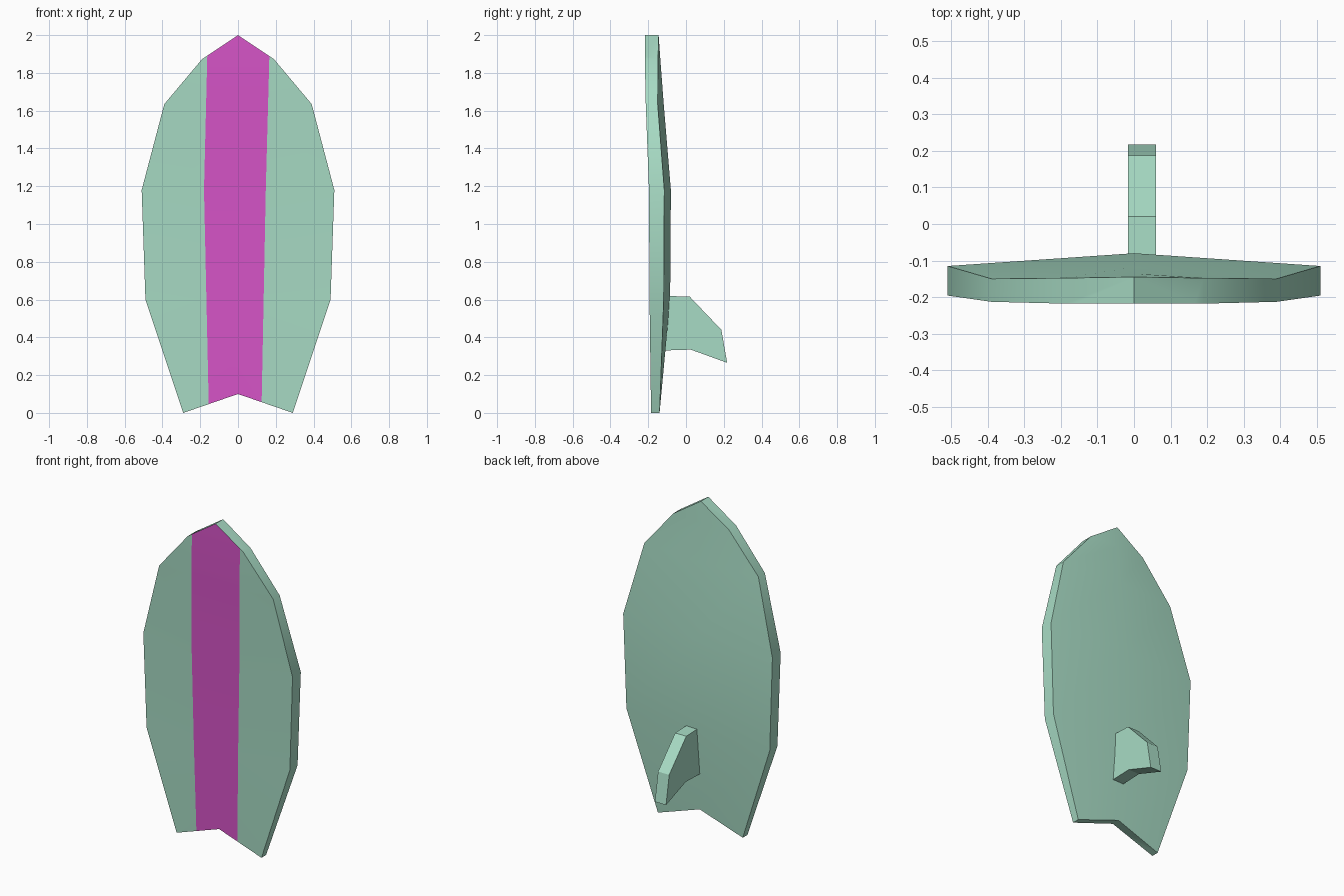
import bpy, bmesh, math
from mathutils import Vector

if "Cube" in bpy.data.objects:
    bpy.data.objects.remove(bpy.data.objects["Cube"])


def material(name, rgb):
    m = bpy.data.materials.new(name)
    m.diffuse_color = (*rgb, 1)
    m.use_nodes = True
    m.node_tree.nodes["Principled BSDF"].inputs["Base Color"].default_value = m.diffuse_color
    return m


GREEN = material("sea_green", (0.39, 0.71, 0.555))
MAGENTA = material("magenta", (0.68, 0.09, 0.58))


def finish(bm, name, mats):
    bmesh.ops.recalc_face_normals(bm, faces=bm.faces[:])
    me = bpy.data.meshes.new(name)
    bm.to_mesh(me)
    bm.free()
    for m in mats:
        me.materials.append(m)
    ob = bpy.data.objects.new(name, me)
    bpy.context.collection.objects.link(ob)
    return ob


# Board sections: half width, edge z, centre z, front y, back edge y, back ridge y
ROWS = [
    (0.00, 2.00, 2.00, -0.218, -0.145, -0.145),
    (0.19, 1.873, 1.873, -0.218, -0.148, -0.136),
    (0.39, 1.635, 1.635, -0.213, -0.150, -0.118),
    (0.51, 1.18, 1.18, -0.196, -0.115, -0.080),
    (0.49, 0.60, 0.60, -0.193, -0.118, -0.084),
    (0.29, 0.00, 0.10, -0.185, -0.140, -0.134),
]
bm = bmesh.new()
front, back = [], []
for w, ze, zc, yf, yb, yr in ROWS:
    fc, bc = bm.verts.new((0, yf, zc)), bm.verts.new((0, yr, zc))
    if w == 0:
        front.append([fc] * 3)
        back.append([bc] * 3)
    else:
        front.append([bm.verts.new((-w, yf, ze)), fc, bm.verts.new((w, yf, ze))])
        back.append([bm.verts.new((-w, yb, ze)), bc, bm.verts.new((w, yb, ze))])


def face(*vs):
    return bm.faces.new(list(dict.fromkeys(vs)))


deck = []
for i in range(len(ROWS) - 1):
    for j in (0, 1):
        deck.append(face(front[i][j], front[i][j + 1], front[i + 1][j + 1], front[i + 1][j]))
        face(back[i][j], back[i][j + 1], back[i + 1][j + 1], back[i + 1][j])
    for j in (0, 2):  # rails
        face(front[i][j], front[i + 1][j], back[i + 1][j], back[i][j])
for j in (0, 1):  # notched tail
    face(front[-1][j], front[-1][j + 1], back[-1][j + 1], back[-1][j])
bmesh.ops.recalc_face_normals(bm, faces=bm.faces[:])

# Stripe edges as (x, z) lines, cut into the front deck
KNEE = 1.18
LEFT = [(-0.16, 2.0), (-0.18, KNEE), (-0.154, 0.0)]
RIGHT = [(0.169, 2.0), (0.147, KNEE), (0.124, 0.0)]


def is_deck(f):
    return f.normal.y < -0.9


for line in (LEFT, RIGHT):
    for k in (0, 1):
        (xa, za), (xb, zb) = line[k], line[k + 1]
        faces = [f for f in bm.faces if is_deck(f)
                 and (f.calc_center_median().z > KNEE) == (k == 0)]
        edges = {e for f in faces for e in f.edges}
        verts = {v for f in faces for v in f.verts}
        bmesh.ops.bisect_plane(bm, geom=faces + list(edges) + list(verts), dist=1e-5,
                               plane_co=(xa, 0, za),
                               plane_no=Vector((za - zb, 0, xb - xa)).normalized())
        bm.normal_update()


def line_x(line, z):
    (xa, za), (xb, zb) = line[:2] if z > KNEE else line[1:]
    return xa + (xb - xa) * (z - za) / (zb - za)


for f in bm.faces:
    c = f.calc_center_median()
    if is_deck(f) and line_x(LEFT, c.z) < c.x < line_x(RIGHT, c.z):
        f.material_index = 1
board = finish(bm, "board", [GREEN, MAGENTA])
bpy.context.view_layer.objects.active = board
board.select_set(True)
bpy.ops.object.shade_smooth_by_angle(angle=math.radians(45))
board.select_set(False)

# Fin: side profile (y, z) extruded in x
PROFILE = [(-0.12, 0.62), (0.02, 0.615), (0.187, 0.44), (0.218, 0.265), (0.025, 0.335), (-0.13, 0.33)]
bm = bmesh.new()
f = bm.faces.new([bm.verts.new((-0.016, y, z)) for y, z in PROFILE])
ext = bmesh.ops.extrude_face_region(bm, geom=[f])
bmesh.ops.translate(bm, vec=(0.076, 0, 0),
                    verts=[g for g in ext["geom"] if isinstance(g, bmesh.types.BMVert)])
finish(bm, "fin", [GREEN])
